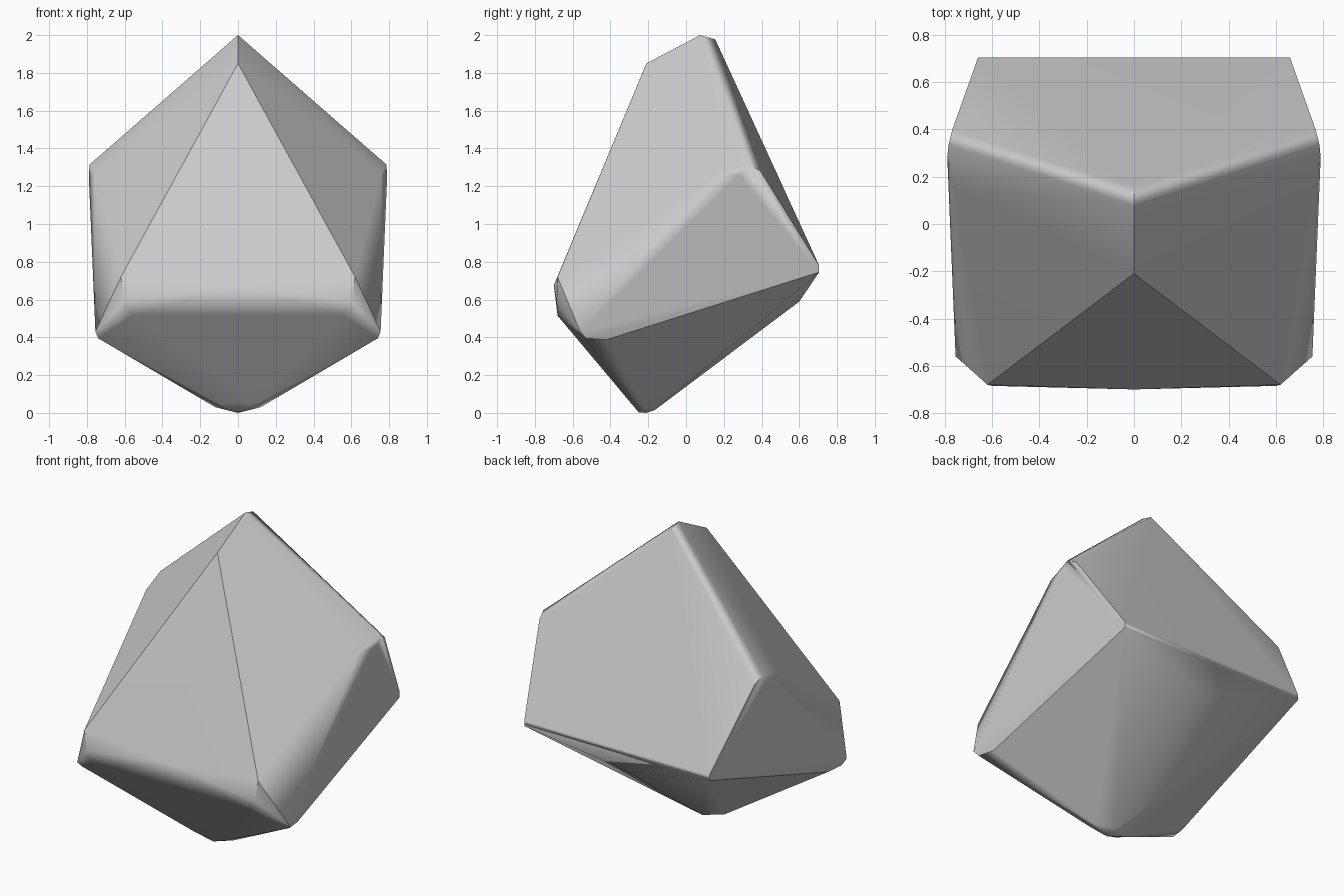
import bpy, bmesh

if "Cube" in bpy.data.objects:
    bpy.data.objects.remove(bpy.data.objects["Cube"])

# Corner points on the centre plane (y, z)
centre = [(0.155, 1.977), (0.075, 2.0), (-0.21, 1.85),
          (-0.70, 0.675), (-0.25, 0.003), (-0.21, 0.0), (-0.165, 0.015),
          (0.60, 0.59)]

# Corner points on the right half, mirrored to the left
side = [(0.76, 0.15, 1.27), (0.79, 0.28, 1.26), (0.785, 0.335, 1.315), (0.77, 0.395, 1.28),
        (0.66, 0.705, 0.78), (0.66, 0.705, 0.745),
        (0.755, -0.56, 0.43), (0.74, -0.53, 0.395), (0.72, -0.42, 0.388),
        (0.62, -0.68, 0.72), (0.60, -0.685, 0.59), (0.56, -0.68, 0.515),
        (0.12, -0.22, 0.03), (0.10, -0.29, 0.05)]

# Faceted boulder as the hull of its corners
bm = bmesh.new()
for y, z in centre:
    bm.verts.new((0, y, z))
for x, y, z in side:
    for s in (1, -1):
        bm.verts.new((s * x, y, z))
hull = bmesh.ops.convex_hull(bm, input=bm.verts)
inner = list({g for g in hull["geom_interior"] + hull["geom_unused"]
              if isinstance(g, bmesh.types.BMVert)})
bmesh.ops.delete(bm, geom=inner, context='VERTS')
bmesh.ops.recalc_face_normals(bm, faces=bm.faces)
mesh = bpy.data.meshes.new("rock")
bm.to_mesh(mesh)
bm.free()
rock = bpy.data.objects.new("rock", mesh)
bpy.context.collection.objects.link(rock)

# Softened narrow edges, flat broad facets
bpy.context.view_layer.objects.active = rock
rock.select_set(True)
bpy.ops.object.shade_smooth_by_angle(angle=0.6)
weighted = rock.modifiers.new("facet_normals", 'WEIGHTED_NORMAL')
weighted.keep_sharp = True
weighted.weight = 90
